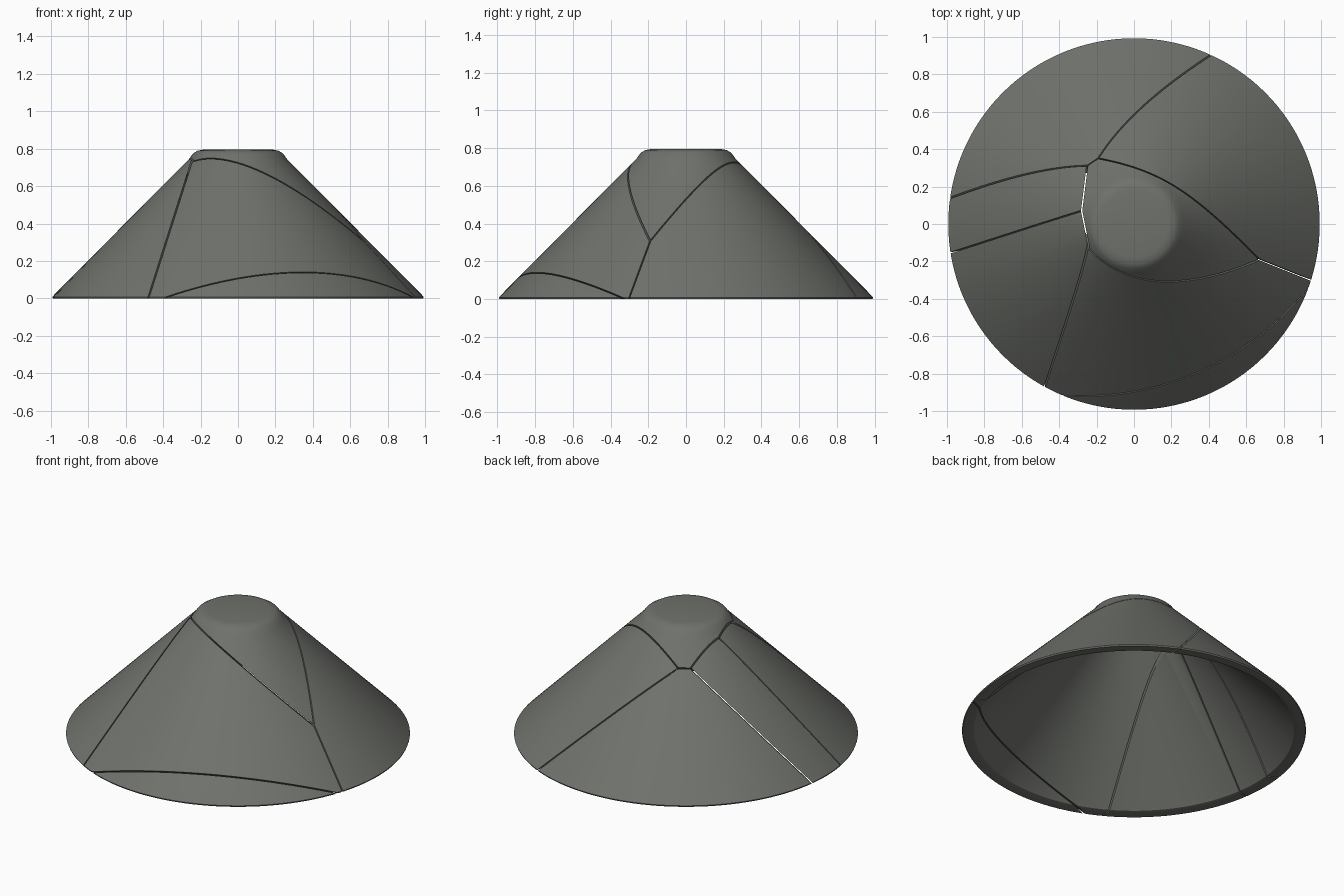
import bpy, bmesh, math
from mathutils import Vector

if "Cube" in bpy.data.objects:
    bpy.data.objects.remove(bpy.data.objects["Cube"])

GAP = 0.0035  # half the crack width

# Dark stone grey
mat = bpy.data.materials.new("dark_grey")
mat.diffuse_color = (.16, .168, .15, 1)
mat.use_nodes = True
mat.node_tree.nodes["Principled BSDF"].inputs["Base Color"].default_value = mat.diffuse_color


def shell():
    """Hollow cone with a closed rounded top and a rounded bottom rim."""
    profile = [(0, .796), (.18, .796), (.215, .79), (.24, .775), (.262, .745),
               (.98, .022), (.993, .008), (.99, 0), (.95, 0), (.925, .006), (.91, .022),
               (.22, .715), (.18, .74), (0, .745)]
    bm = bmesh.new()
    vs = [bm.verts.new((r, 0, z)) for r, z in profile]
    es = [bm.edges.new(p) for p in zip(vs, vs[1:])]
    bmesh.ops.spin(bm, geom=vs + es, cent=(0, 0, 0), axis=(0, 0, 1),
                   angle=2 * math.pi, steps=128)
    bmesh.ops.remove_doubles(bm, verts=bm.verts, dist=1e-4)
    bmesh.ops.recalc_face_normals(bm, faces=bm.faces)
    return bm


def on_cone(x, y):
    return Vector((x, y, 1.003 - math.hypot(x, y)))


def plane3(a, b, c):
    a, b, c = on_cone(*a), on_cone(*b), on_cone(*c)
    return a, (b - a).cross(c - a).normalized()


def upright(a, b):
    a, b = on_cone(*a), on_cone(*b)
    return a, (b - a).cross(Vector((0, 0, 1))).normalized()


def square_on(a, b):
    """Plane through two surface points, perpendicular to the cone wall."""
    a, b = on_cone(*a), on_cone(*b)
    m = (a + b) / 2
    n = Vector((m.x, m.y, math.hypot(m.x, m.y)))
    return a, (b - a).cross(n).normalized()


# Crack junctions and crack planes
P1, P2, P3, P4, P5 = (-.19, .35), (-.25, .31), (-.28, .07), (-.24, -.13), (.67, -.19)
cap_right = plane3(P1, (.25, .18), P5)
cap_back = square_on(P1, P2)
cap_left = upright(P2, P3)
cap_side = upright(P3, P4)
cap_front = plane3(P4, (.16, -.305), P5)
right_back = plane3(P1, (.05, .63), (.41, .905))
back_left = plane3(P2, (-.6, .26), (-.985, .14))
left_side = square_on(P3, (-.985, -.155))
side_front = (Vector((-.48, -.86, 0)), Vector((.755, 0, -.24)).normalized())
right_front = square_on(P5, (.945, -.3))
front_rim = plane3((-.36, -.92), (.35, -.79), (.94, -.335))
mid_line = (Vector((0, .2, 0)), Vector((0, 1, 0)))

# Each shard: a surface point inside it and the planes around it
shards = {
    "cap_shard": ((.05, -.02), [cap_left, cap_side, cap_front, cap_right, cap_back]),
    "right_shard": ((.6, .4), [right_front, right_back, cap_right]),
    "back_shard": ((-.4, .65), [right_back, back_left, cap_back]),
    "left_shard": ((-.6, .1), [back_left, left_side, cap_left]),
    "side_shard": ((-.6, -.4), [left_side, side_front, cap_side]),
    "front_shard": ((.15, -.6), [mid_line, side_front, right_front, front_rim, cap_front]),
    "rim_shard": ((.4, -.86), [mid_line, front_rim, right_front]),
}

base = shell()
for name, (inside, planes) in shards.items():
    bm = base.copy()
    ref = on_cone(*inside)
    for co, no in planes:
        n = no if (ref - co).dot(no) < 0 else -no
        cut = bmesh.ops.bisect_plane(
            bm, geom=bm.verts[:] + bm.edges[:] + bm.faces[:], dist=1e-5,
            plane_co=co - n * GAP, plane_no=n, clear_outer=True)["geom_cut"]
        edges = [e for e in cut if isinstance(e, bmesh.types.BMEdge) and e.is_boundary]
        if edges:
            bmesh.ops.triangle_fill(bm, edges=edges, use_beauty=True, normal=n)
    bmesh.ops.recalc_face_normals(bm, faces=bm.faces)
    me = bpy.data.meshes.new(name)
    bm.to_mesh(me)
    bm.free()
    me.materials.append(mat)
    me.polygons.foreach_set("use_smooth", [True] * len(me.polygons))
    me.set_sharp_from_angle(angle=math.radians(28))
    bpy.context.collection.objects.link(bpy.data.objects.new(name, me))
base.free()
